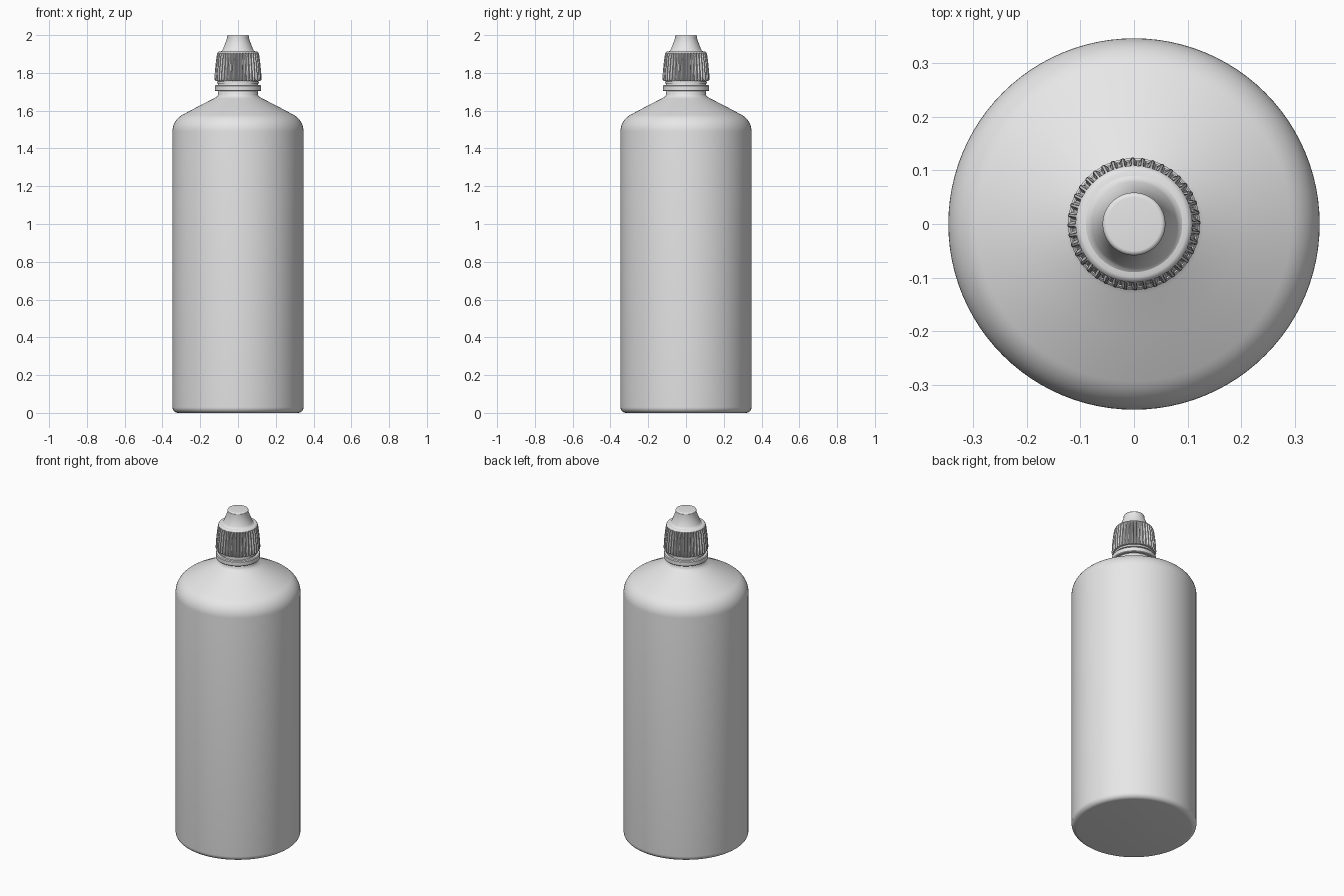
import bpy
import bmesh
import math

cube = bpy.data.objects.get("Cube")
if cube:
    bpy.data.objects.remove(cube, do_unlink=True)

plastic = bpy.data.materials.new("grey plastic")
plastic.use_nodes = True
GREY = (0.8, 0.8, 0.8, 1)
plastic.diffuse_color = GREY
plastic.node_tree.nodes["Principled BSDF"].inputs["Base Color"].default_value = GREY


def arc(r, z, size, start, end, steps=6):
    """Profile points of a rounded corner centred on (r, z)."""
    angles = [math.radians(start + (end - start) * i / steps) for i in range(steps + 1)]
    return [(r + size * math.cos(a), z + size * math.sin(a)) for a in angles]


def lathe(name, profile, segments=96, sharp=35):
    """Spin (radius, height, groove depth) points into a capped solid."""
    bm = bmesh.new()
    rings = []
    for r, z, *groove in profile:
        depth = groove[0] if groove else 0
        ring = []
        for i in range(segments):
            a = math.tau * i / segments
            # two crest points, then two groove points, around the ring
            rr = r - (depth if i % 4 > 1 else 0)
            ring.append(bm.verts.new((rr * math.cos(a), rr * math.sin(a), z)))
        rings.append(ring)
    for low, high in zip(rings, rings[1:]):
        for i in range(segments):
            j = (i + 1) % segments
            bm.faces.new((low[i], low[j], high[j], high[i]))
    bm.faces.new(rings[0][::-1])
    bm.faces.new(rings[-1])
    mesh = bpy.data.meshes.new(name)
    bm.to_mesh(mesh)
    bm.free()
    obj = bpy.data.objects.new(name, mesh)
    bpy.context.collection.objects.link(obj)
    mesh.materials.append(plastic)
    bpy.ops.object.select_all(action="DESELECT")
    obj.select_set(True)
    bpy.context.view_layer.objects.active = obj
    bpy.ops.object.shade_smooth_by_angle(angle=math.radians(sharp))
    return obj


# Bottle: rounded base, straight wall, rounded sloping shoulder, neck
lathe("bottle_body",
      arc(0.317, 0.03, 0.03, -90, 0)
      + arc(0.247, 1.49, 0.1, 0, 62, 10)
      + [(0.2, 1.628), (0.13, 1.664), (0.112, 1.674), (0.105, 1.685), (0.105, 1.78)])

# Tamper ring and the thin lip above it
lathe("tamper_ring",
      [(0.1, 1.703), (0.119, 1.703), (0.123, 1.707),
       (0.123, 1.73), (0.119, 1.735), (0.1, 1.735)])
lathe("neck_lip", [(0.1, 1.744), (0.111, 1.744), (0.111, 1.754), (0.1, 1.754)])

# Screw cap: grooved grip that fades into a rounded rim
lathe("cap_grip",
      [(0.1, 1.758), (0.12, 1.758, 0.004), (0.124, 1.765, 0.007),
       (0.123, 1.8, 0.011), (0.117, 1.86, 0.011), (0.112, 1.895, 0.008),
       (0.109, 1.905), (0.105, 1.911), (0.099, 1.914), (0.07, 1.914)],
      segments=160)

# Nozzle cover: flared foot, tapering wall, softly rounded flat tip
lathe("cap_tip",
      [(0.096, 1.91), (0.09, 1.914), (0.084, 1.918), (0.079, 1.927),
       (0.074, 1.94), (0.057, 1.986)]
      + arc(0.05, 1.991, 0.009, 15, 90, 5))
